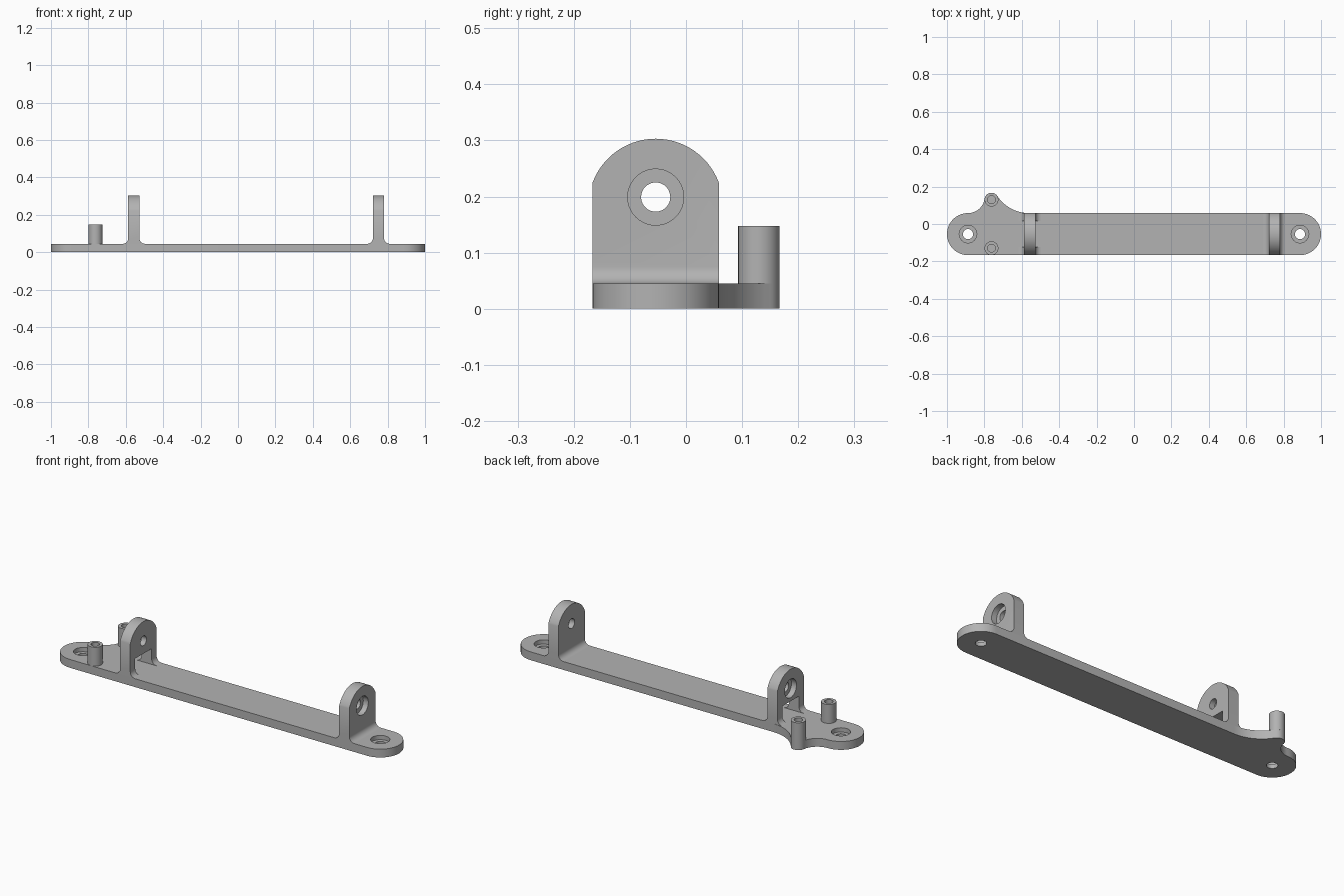
import bpy, bmesh
from math import sin, cos, pi, radians, atan2, hypot
from mathutils import Vector

if "Cube" in bpy.data.objects:
    bpy.data.objects.remove(bpy.data.objects["Cube"])

grey = bpy.data.materials.new("light_grey")
grey.use_nodes = True
grey.diffuse_color = (0.45, 0.45, 0.45, 1)
grey.node_tree.nodes["Principled BSDF"].inputs["Base Color"].default_value = (0.45, 0.45, 0.45, 1)

MID_Y, HALF = -0.054, 0.1125      # strip centre line and half width
BACK, FRONT = MID_Y + HALF, MID_Y - HALF
TOP = 0.045                       # strip thickness
POST_X, POST_Y, POST_R = -0.762, 0.13, 0.037


def arc(cx, cy, r, a0, a1, n=16):
    """Points on an arc, angles in radians."""
    return [(cx + r * cos(a0 + (a1 - a0) * i / n), cy + r * sin(a0 + (a1 - a0) * i / n))
            for i in range(n + 1)]


def prism(name, pts, axis, lo, hi):
    """Extrude a closed 2D profile along x, y or z."""
    place = {"x": lambda a, b: (lo, a, b), "y": lambda a, b: (a, lo, b),
             "z": lambda a, b: (a, b, lo)}[axis]
    bm = bmesh.new()
    face = bm.faces.new([bm.verts.new(place(a, b)) for a, b in pts])
    new = bmesh.ops.extrude_face_region(bm, geom=[face])["geom"]
    shift = Vector([(hi - lo) * (axis == k) for k in "xyz"])
    bmesh.ops.translate(bm, vec=shift, verts=[v for v in new if isinstance(v, bmesh.types.BMVert)])
    bmesh.ops.remove_doubles(bm, verts=bm.verts, dist=1e-5)
    bmesh.ops.recalc_face_normals(bm, faces=bm.faces)
    mesh = bpy.data.meshes.new(name)
    bm.to_mesh(mesh)
    bm.free()
    obj = bpy.data.objects.new(name, mesh)
    mesh.materials.append(grey)
    bpy.context.collection.objects.link(obj)
    return obj


def disc(a, b, r):
    return arc(a, b, r, 0, 2 * pi, 40)[:-1]


def select(obj):
    bpy.ops.object.select_all(action="DESELECT")
    obj.select_set(True)
    bpy.context.view_layer.objects.active = obj


def boolean(obj, cutter, operation="DIFFERENCE"):
    mod = obj.modifiers.new("cut", "BOOLEAN")
    mod.operation, mod.object, mod.solver = operation, cutter, "EXACT"
    select(obj)
    bpy.ops.object.modifier_apply(modifier=mod.name)
    bpy.data.objects.remove(cutter)


def finish(obj):
    select(obj)
    bpy.ops.object.shade_smooth_by_angle(angle=radians(30))


def ear_fillet(side, reach):
    """Concave arc tangent to the strip edge and to the rear post."""
    rise = POST_Y - BACK
    r = (reach ** 2 + rise ** 2 - POST_R ** 2) / (2 * (rise + POST_R))
    cx, cy = POST_X + side * reach, BACK + r
    ang = atan2(POST_Y - cy, POST_X - cx) % (2 * pi)
    return arc(cx, cy, r, 1.5 * pi, ang), atan2(cy - POST_Y, cx - POST_X) % (2 * pi)


# Base strip with rounded ends and a small ear around the rear post
right_curve, right_ang = ear_fillet(1, 0.2)
left_curve, left_ang = ear_fillet(-1, 0.125)
end_x = 1 - HALF
outline = (arc(end_x, MID_Y, HALF, -pi / 2, pi / 2, 28)
           + right_curve + arc(POST_X, POST_Y, POST_R, right_ang, left_ang)[1:-1]
           + left_curve[::-1] + arc(-end_x, MID_Y, HALF, pi / 2, 1.5 * pi, 28)[1:])
base = prism("base_strip", outline, "z", 0, TOP)
for x in (-end_x, end_x):
    boolean(base, prism("bore", disc(x, MID_Y, 0.027), "z", -0.1, 0.1))
    boolean(base, prism("recess", disc(x, MID_Y, 0.047), "z", 0.022, 0.1))
finish(base)

# Hollow posts
for name, y in (("rear_post", POST_Y), ("front_post", FRONT + POST_R)):
    post = prism(name, disc(POST_X, y, POST_R), "z", TOP, 0.147)
    boolean(post, prism("bore", disc(POST_X, y, 0.021), "z", TOP + 0.01, 0.2))
    finish(post)

# Upright brackets: filleted foot, arched top, bore with an outward recess
HOLE_Z, ARCH_R, PEAK, FOOT = 0.199, 0.12, 0.303, 0.03
arch_z = PEAK - ARCH_R
shoulder = atan2((ARCH_R ** 2 - HALF ** 2) ** 0.5, HALF)
for name, x0, x1, side in (("right_bracket", -0.587, -0.527, -1), ("left_bracket", 0.721, 0.781, 1)):
    foot = (arc(x1 + FOOT, TOP + FOOT, FOOT, 1.5 * pi, pi, 8) + [(x1, PEAK + 0.1), (x0, PEAK + 0.1)]
            + arc(x0 - FOOT, TOP + FOOT, FOOT, 0, -pi / 2, 8))
    bracket = prism(name, foot, "y", FRONT, BACK)
    arch = ([(FRONT - 0.0, 0), (BACK, 0)]
            + arc(MID_Y, arch_z, ARCH_R, shoulder, pi - shoulder, 28))
    boolean(bracket, prism("arch", arch, "x", x0 - 0.1, x1 + 0.1), "INTERSECT")
    boolean(bracket, prism("bore", disc(MID_Y, HOLE_Z, 0.026), "x", x0 - 0.1, x1 + 0.1))
    mid, outer = (x0 + x1) / 2, (x0 + x1) / 2 + side * 0.1
    boolean(bracket, prism("recess", disc(MID_Y, HOLE_Z, 0.05), "x", min(mid, outer), max(mid, outer)))
    if side < 0:
        # Cable window through the foot
        a, b = MID_Y - 0.07, MID_Y + 0.07
        window = [(a, 0), (b, 0), (b, 0.13), (a, 0.13)]
        boolean(bracket, prism("window", window, "x", x0 - 0.1, x1 + 0.1))
    finish(bracket)
